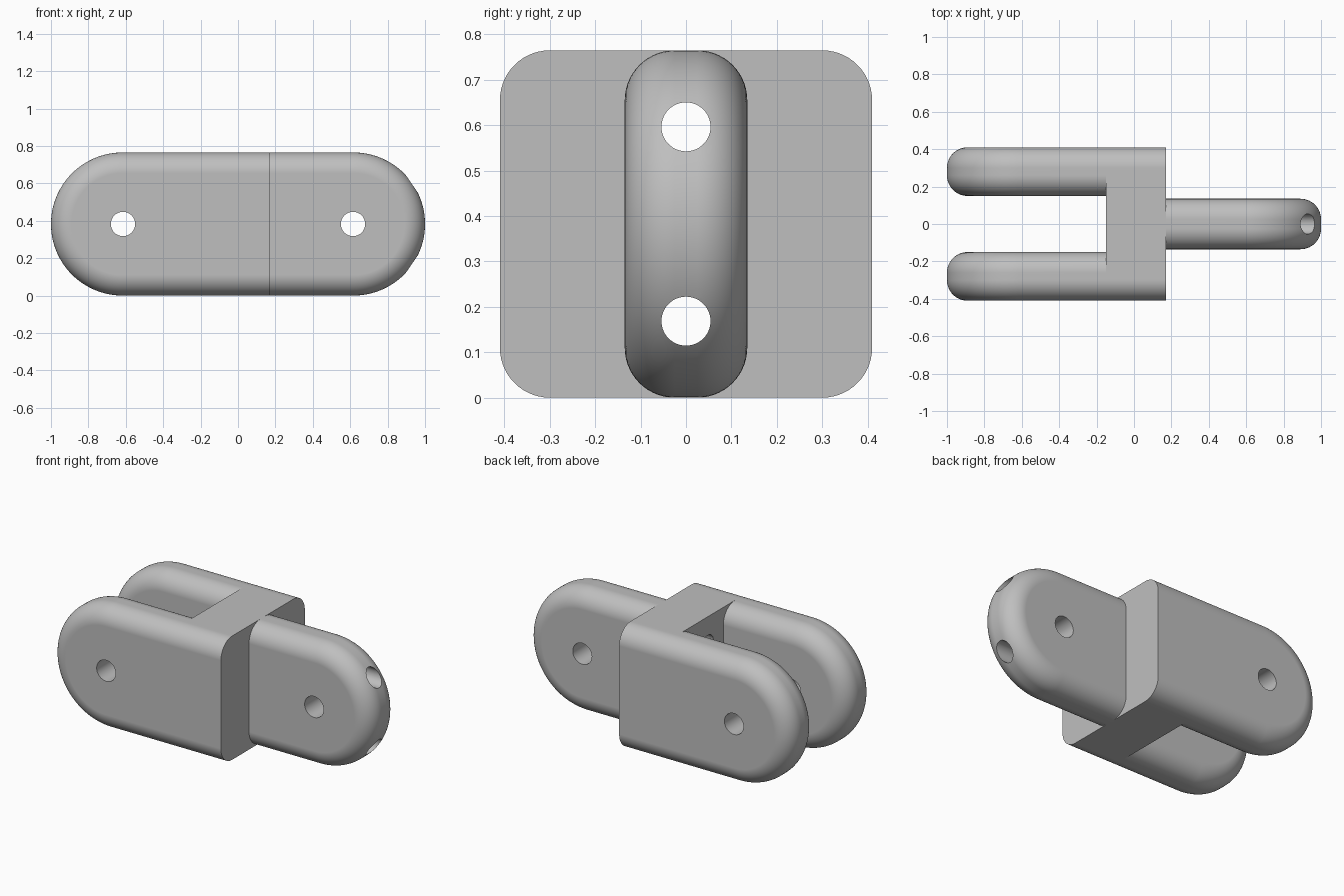
import bpy, bmesh, math
from mathutils import Matrix, Vector

cube = bpy.data.objects.get("Cube")
if cube:
    bpy.data.objects.remove(cube, do_unlink=True)

R = 0.3825            # half height of every link end
CX = 1 - R            # distance of the rounded end centres
ROUND = 0.11          # edge rounding
JOINT = 0.17          # x of the shoulder face

grey = bpy.data.materials.new("plain grey")
grey.use_nodes = True
grey.diffuse_color = (0.52, 0.52, 0.52, 1)
grey.node_tree.nodes["Principled BSDF"].inputs["Base Color"].default_value = (0.52, 0.52, 0.52, 1)


def add_object(name, bm):
    bmesh.ops.recalc_face_normals(bm, faces=bm.faces)
    mesh = bpy.data.meshes.new(name)
    bm.to_mesh(mesh)
    bm.free()
    mesh.materials.append(grey)
    obj = bpy.data.objects.new(name, mesh)
    bpy.context.collection.objects.link(obj)
    return obj


def rounded_link(name, side, end_x, y_mid, half, arc=64, steps=14):
    """U-shaped plate with a round free end and filleted outline."""
    bm = bmesh.new()
    fillet = [(ROUND * (1 - math.sin(a)), half - ROUND + ROUND * math.cos(a))
              for a in (math.pi / 2 * i / steps for i in range(steps + 1))]
    sections = [(inset, -y) for inset, y in fillet] + [(i, y) for i, y in reversed(fillet)]
    rings = []
    for inset, y in sections:
        r = R - inset
        pts = [(end_x, -r)]
        for i in range(arc + 1):
            a = -math.pi / 2 + math.pi * i / arc
            pts.append((side * (CX + r * math.cos(a)), r * math.sin(a)))
        pts.append((end_x, r))
        rings.append([bm.verts.new((x, y_mid + y, R + z)) for x, z in pts])
    for a, b in zip(rings, rings[1:]):
        for i in range(len(a)):
            j = (i + 1) % len(a)
            bm.faces.new((a[i], a[j], b[j], b[i]))
    bm.faces.new(rings[0])
    bm.faces.new(rings[-1])
    bmesh.ops.remove_doubles(bm, verts=bm.verts, dist=1e-5)
    return add_object(name, bm)


def box(name, lo, hi):
    bm = bmesh.new()
    lo, hi = Vector(lo), Vector(hi)
    size = hi - lo
    bmesh.ops.create_cube(bm, size=1, matrix=Matrix.Translation((lo + hi) / 2) @ Matrix.Diagonal((*size, 1)))
    return add_object(name, bm)


def drill(name, location, axis, radius):
    bm = bmesh.new()
    bmesh.ops.create_cone(bm, cap_ends=True, segments=48, radius1=radius, radius2=radius, depth=2.6,
                          matrix=Matrix.Translation(location) @ Matrix.Rotation(math.pi / 2, 4, axis))
    return add_object(name, bm)


def combine(obj, tool, operation):
    mod = obj.modifiers.new("boolean", 'BOOLEAN')
    mod.operation, mod.solver, mod.object = operation, 'EXACT', tool
    bpy.context.view_layer.objects.active = obj
    bpy.ops.object.modifier_apply(modifier=mod.name)


# Fork: two arms joined by a bridge block
fork = rounded_link("fork", -1, JOINT, 0.28, 0.13)
second_arm = rounded_link("second_arm", -1, JOINT, -0.28, 0.13)
bridge = box("bridge", (-0.15, -0.28, 0), (JOINT, 0.28, 2 * R))
for part in (bridge, second_arm):
    combine(fork, part, 'UNION')

# Tongue: single link on the other side, set slightly into the bridge
tongue = rounded_link("tongue", 1, JOINT - 0.01, 0, 0.135)

# Pin holes across the links and two long holes along the body
drills = [drill("pin_drill", (s * 0.615, 0, R), 'X', 0.065) for s in (-1, 1)]
drills += [drill("long_drill", (0, 0, R + s * 0.214), 'Y', 0.054) for s in (-1, 1)]
for tool in drills:
    for body in (fork, tongue):
        combine(body, tool, 'DIFFERENCE')

for helper in [second_arm, bridge] + drills:
    bpy.data.objects.remove(helper, do_unlink=True)

# Smooth fillets with crisp rims and flat sides
for body in (fork, tongue):
    bpy.ops.object.select_all(action='DESELECT')
    body.select_set(True)
    bpy.context.view_layer.objects.active = body
    bpy.ops.object.shade_smooth_by_angle(angle=math.radians(30))
    weighted = body.modifiers.new("even shading", 'WEIGHTED_NORMAL')
    weighted.keep_sharp = True
